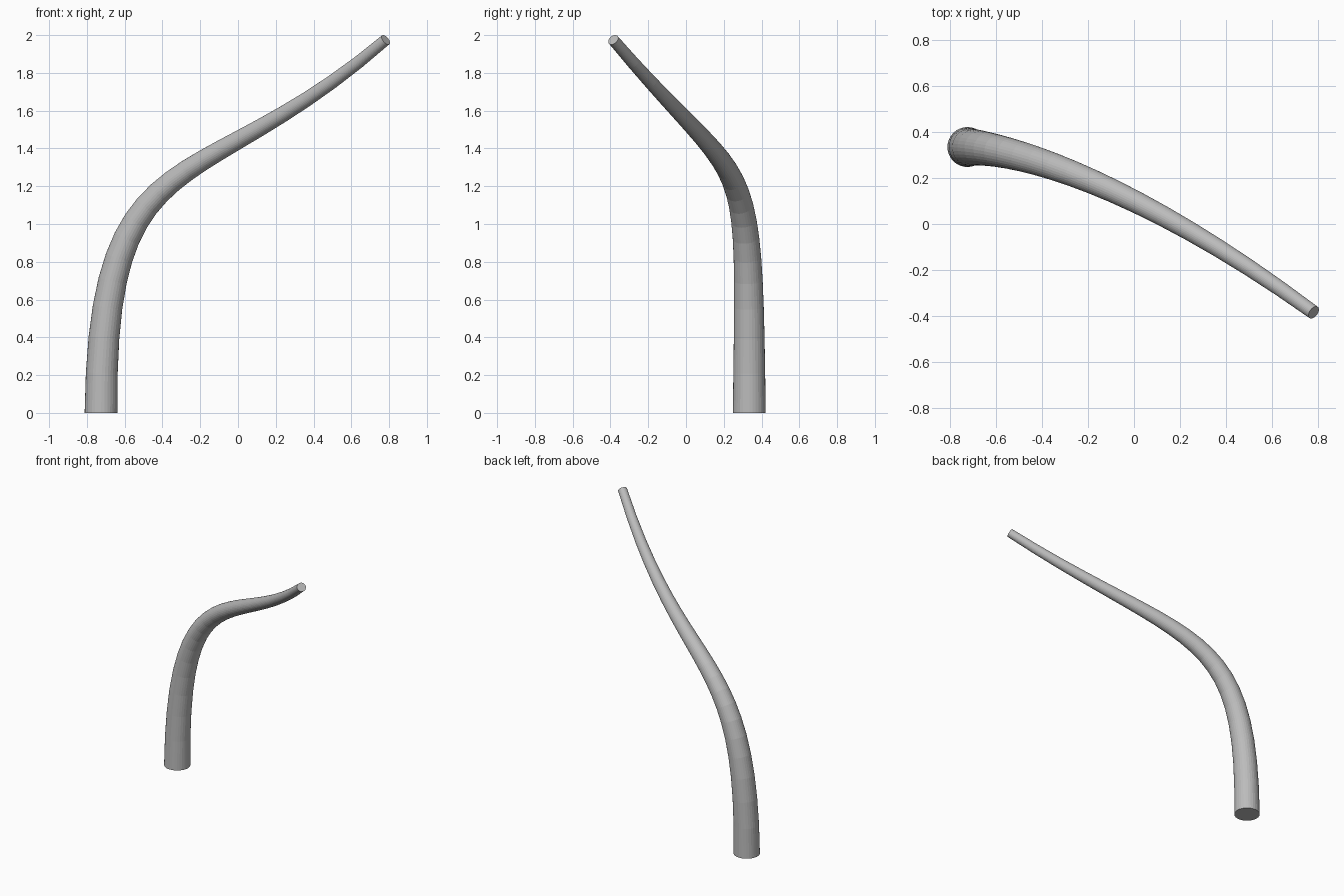
import bpy
from mathutils import Vector

cube = bpy.data.objects.get("Cube")
if cube:
    bpy.data.objects.remove(cube, do_unlink=True)

# Plain grey material
grey = bpy.data.materials.new("plain grey")
grey.use_nodes = True
colour = (0.5, 0.5, 0.5, 1)
grey.diffuse_color = colour
grey.node_tree.nodes["Principled BSDF"].inputs["Base Color"].default_value = colour

# Centre line: rises straight up, then sweeps over to the tip
base = Vector((-0.725, 0.335, 0))
tip = Vector((0.782, -0.385, 1.975))
rise = Vector((0, 0, 1.5))
reach = Vector((1.0, -0.73, 0.86))

path = bpy.data.curves.new("tube_path", "CURVE")
path.dimensions = "3D"
path.resolution_u = 20
path.bevel_depth = 0.087
path.bevel_resolution = 14
path.use_fill_caps = True
spline = path.splines.new("BEZIER")
spline.bezier_points.add(1)
for point, place, handle, size in zip(
        spline.bezier_points, (base, tip), (rise, reach), (1, 0.35)):
    point.handle_left_type = point.handle_right_type = "FREE"
    point.co = place
    point.handle_left = place - handle
    point.handle_right = place + handle
    point.radius = size

# Turn the tapered sweep into a closed mesh
helper = bpy.data.objects.new("tube_helper", path)
bpy.context.collection.objects.link(helper)
graph = bpy.context.evaluated_depsgraph_get()
mesh = bpy.data.meshes.new_from_object(helper.evaluated_get(graph))
bpy.data.objects.remove(helper, do_unlink=True)
mesh.name = "bent_tube"
mesh.materials.clear()
mesh.materials.append(grey)
mesh.shade_flat()

tube = bpy.data.objects.new("bent_tube", mesh)
bpy.context.collection.objects.link(tube)
